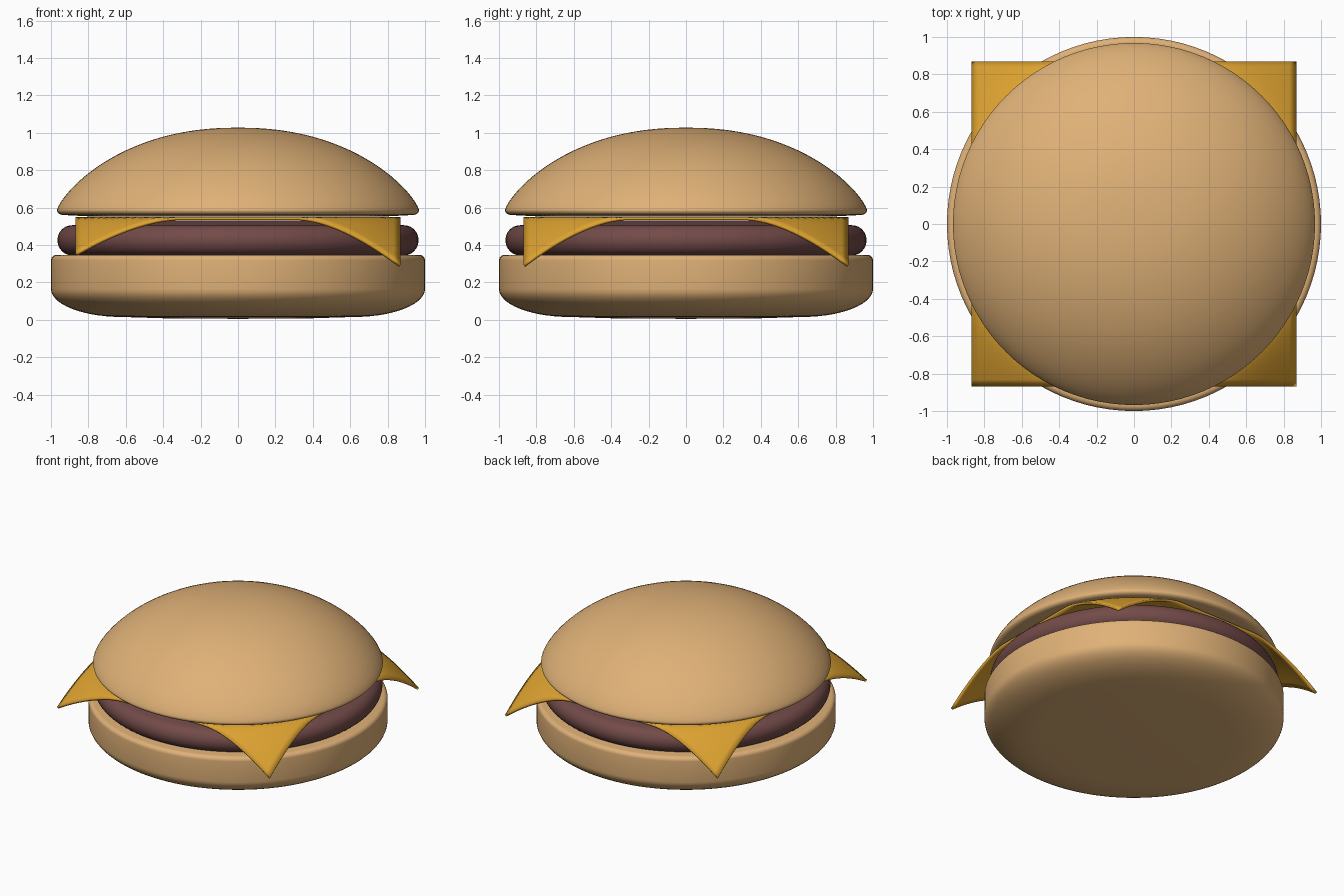
import bpy
import bmesh
import math

cube = bpy.data.objects.get("Cube")
if cube:
    bpy.data.objects.remove(cube)


def material(name, colour):
    mat = bpy.data.materials.new(name)
    mat.use_nodes = True
    mat.diffuse_color = (*colour, 1)
    mat.node_tree.nodes["Principled BSDF"].inputs["Base Color"].default_value = (*colour, 1)
    return mat


def make_object(name, bm, mat, angle=40):
    mesh = bpy.data.meshes.new(name)
    bm.to_mesh(mesh)
    bm.free()
    mesh.materials.append(mat)
    obj = bpy.data.objects.new(name, mesh)
    bpy.context.collection.objects.link(obj)
    bpy.ops.object.select_all(action='DESELECT')
    obj.select_set(True)
    bpy.context.view_layer.objects.active = obj
    bpy.ops.object.shade_smooth_by_angle(angle=math.radians(angle))
    return obj


def lathe(name, profile, mat, steps=96):
    """Spin an (r, z) profile about the z axis."""
    bm = bmesh.new()
    verts = [bm.verts.new((r, 0, z)) for r, z in profile]
    edges = [bm.edges.new(pair) for pair in zip(verts, verts[1:])]
    bmesh.ops.spin(bm, geom=verts + edges, axis=(0, 0, 1), cent=(0, 0, 0),
                   angle=math.tau, steps=steps)
    bmesh.ops.remove_doubles(bm, verts=bm.verts, dist=0.0005)
    bmesh.ops.recalc_face_normals(bm, faces=bm.faces)
    return make_object(name, bm, mat)


def arc(r, z, width, height, start, end, count=8):
    """Elliptical arc in the profile plane, angles in degrees."""
    angles = [math.radians(start + (end - start) * i / count) for i in range(count + 1)]
    return [(r + width * math.cos(a), z + height * math.sin(a)) for a in angles]


bread = material("toasted bread", (0.74, 0.44, 0.185))
meat = material("cooked meat", (0.17, 0.07, 0.066))
cheddar = material("cheddar", (0.72, 0.36, 0.03))

# Bottom bun: broad rounded base, straight wall, small rounded top rim
base = [(0, 0.005), (0.4, 0.008)] + arc(0.62, 0.165, 0.38, 0.15, -90, 0, 14)
lathe("bottom_bun", base + arc(0.97, 0.317, 0.03, 0.03, 0, 90, 6) + [(0, 0.347)], bread)

# Patty: fat rounded rim
rim = arc(0.89, 0.425, 0.075, 0.08, -90, 90, 16)
lathe("patty", [(0, 0.345)] + rim + [(0.8, 0.518), (0.65, 0.53), (0, 0.53)], meat)

# Top bun: flat underside, thin rolled lip and a dome
RADIUS, LIP, TOP = 0.968, 0.585, 1.027
dome = []
for i in range(29):
    r = RADIUS * math.cos(math.radians(90 * i / 28))
    dome.append((r, LIP + (TOP - LIP) * max(0, 1 - (r / RADIUS) ** 2.2) ** 0.75))
lip = arc(RADIUS - 0.035, LIP, 0.035, 0.025, -90, 0, 6)
lathe("top_bun", [(0, 0.552), (0.8, 0.553)] + lip + dome[1:-1] + [(0, TOP)], bread)

# Cheese slice: square sheet whose corners droop past the patty
HALF, FLAT = 0.868, 0.93
corner = HALF * math.sqrt(2)
bm = bmesh.new()
bmesh.ops.create_grid(bm, x_segments=48, y_segments=48, size=HALF)
for v in bm.verts:
    t = max(0, (v.co.xy.length - FLAT) / (corner - FLAT))
    droop = 0.195 if v.co.x < 0 and v.co.y < 0 else 0.255
    v.co.z = 0.549 - droop * t ** 1.25
cheese = make_object("cheese_slice", bm, cheddar)
thickness = cheese.modifiers.new("Thickness", 'SOLIDIFY')
thickness.thickness = 0.016
thickness.offset = -1
